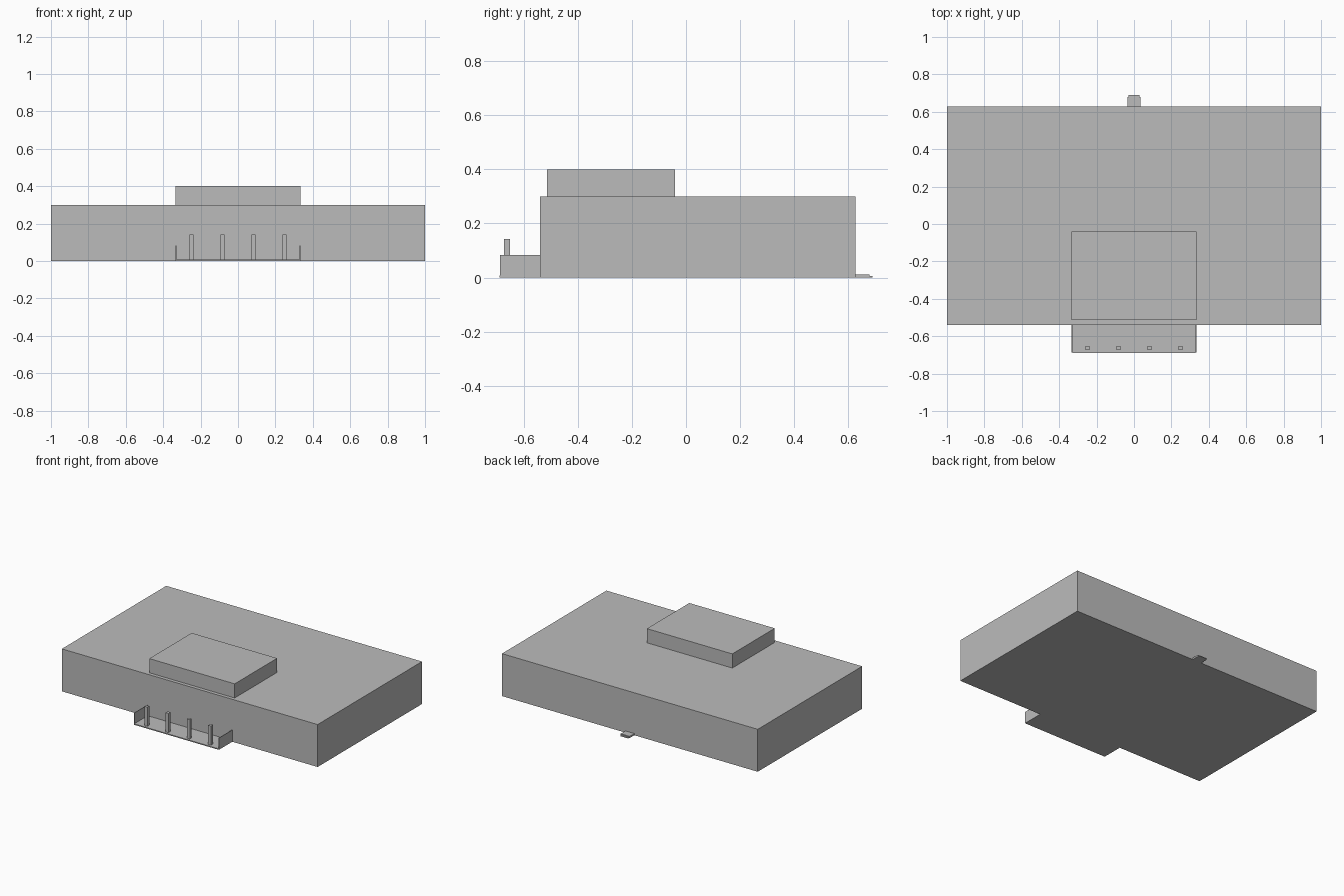
import bpy

cube = bpy.data.objects.get("Cube")
if cube:
    bpy.data.objects.remove(cube, do_unlink=True)

grey = bpy.data.materials.new("plain grey")
grey.use_nodes = True
colour = (0.5, 0.5, 0.5, 1)
grey.diffuse_color = colour
grey.node_tree.nodes["Principled BSDF"].inputs["Base Color"].default_value = colour


def box(name, x, y, z):
    """Add a box from (min, max) ranges along each axis."""
    ranges = (x, y, z)
    bpy.ops.mesh.primitive_cube_add(size=1, location=[(a + b) / 2 for a, b in ranges])
    obj = bpy.context.object
    obj.name = name
    obj.scale = [b - a for a, b in ranges]
    bpy.ops.object.transform_apply(location=False, rotation=False, scale=True)
    obj.data.materials.append(grey)
    return obj


FRONT, BACK = -0.539, 0.627

# Main building and raised roof block
box("main_hall", (-1, 1), (FRONT, BACK), (0, 0.3))
box("roof_block", (-0.334, 0.334), (-0.514, -0.04), (0.3, 0.4))

# Front porch: floor, side walls and a row of posts
box("porch_floor", (-0.329, 0.329), (-0.689, FRONT), (0, 0.007))
for side, name in ((-1, "right"), (1, "left")):
    box(f"porch_wall_{name}", sorted((side * 0.329, side * 0.333)),
        (-0.687, FRONT), (0, 0.083))
for i in range(4):
    x = -0.249 + i * 0.166
    box(f"porch_post_{i + 1}", (x - 0.011, x + 0.011), (-0.673, -0.651), (0.007, 0.143))

# Back door steps
box("back_step_upper", (-0.035, 0.035), (BACK, 0.679), (0, 0.012))
box("back_step_lower", (-0.03, 0.03), (0.679, 0.69), (0, 0.005))
